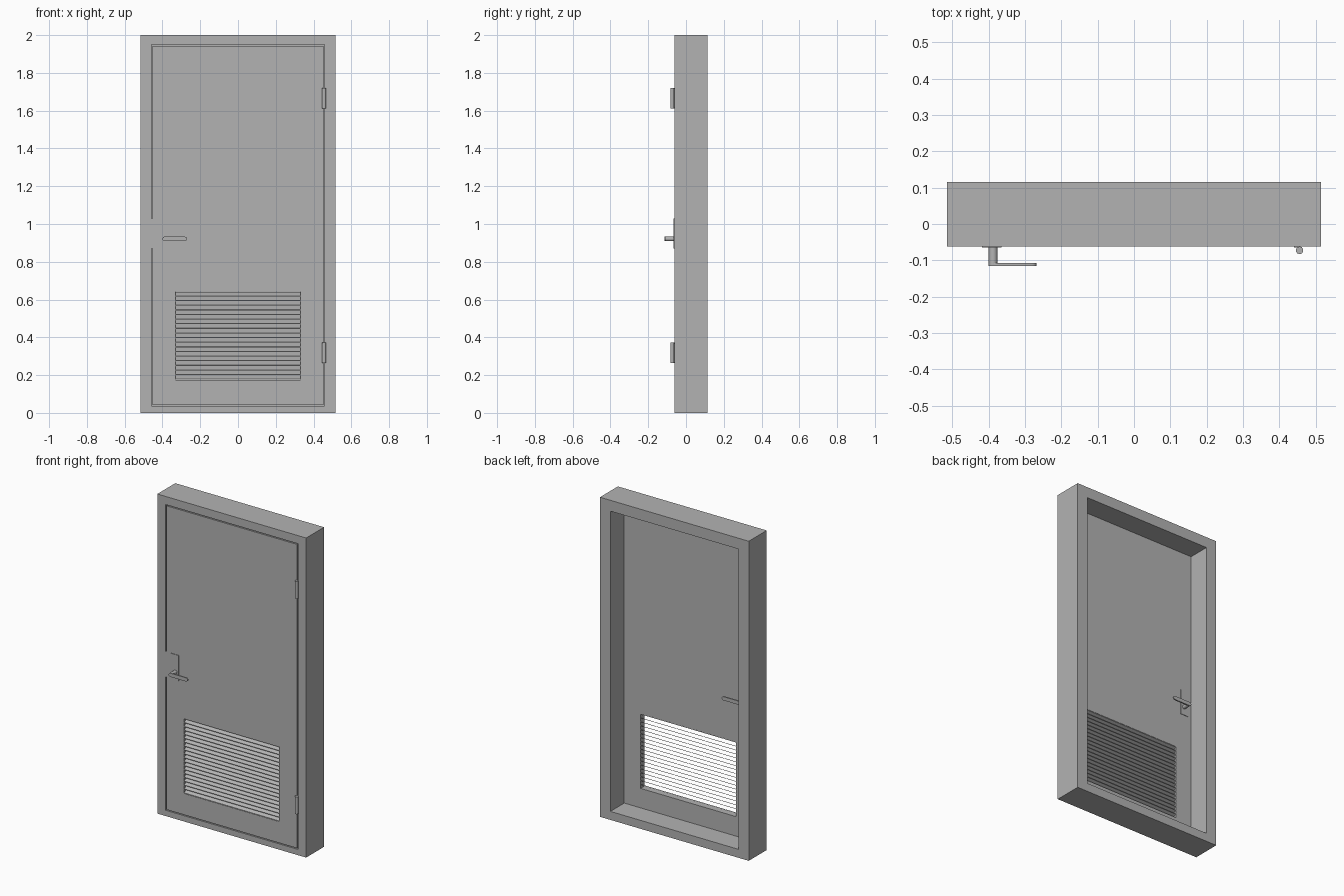
import bpy, bmesh, math
from mathutils import Matrix

cube = bpy.data.objects.get("Cube")
if cube:
    bpy.data.objects.remove(cube, do_unlink=True)

grey = bpy.data.materials.new("painted_grey")
COLOUR = (0.45, 0.45, 0.45, 1.0)
grey.use_nodes = True
grey.diffuse_color = COLOUR
grey.node_tree.nodes["Principled BSDF"].inputs["Base Color"].default_value = COLOUR

FRONT, LEAF_BACK, BACK = -0.062, -0.022, 0.115


def finish(name, bm, smooth=False):
    bmesh.ops.recalc_face_normals(bm, faces=bm.faces)
    mesh = bpy.data.meshes.new(name)
    bm.to_mesh(mesh)
    bm.free()
    mesh.materials.append(grey)
    obj = bpy.data.objects.new(name, mesh)
    bpy.context.collection.objects.link(obj)
    if smooth:
        bpy.ops.object.select_all(action="DESELECT")
        obj.select_set(True)
        bpy.context.view_layer.objects.active = obj
        bpy.ops.object.shade_smooth_by_angle(angle=math.radians(40))
    return obj


def ring(name, loops):
    """Closed rectangular ring; each loop is (half width, bottom, top, y)."""
    bm = bmesh.new()
    rows = [[bm.verts.new(p) for p in ((-w, y, b), (w, y, b), (w, y, t), (-w, y, t))]
            for w, b, t, y in loops]
    for i, row in enumerate(rows):
        nxt = rows[(i + 1) % len(rows)]
        for j in range(4):
            k = (j + 1) % 4
            bm.faces.new((row[j], row[k], nxt[k], nxt[j]))
    return finish(name, bm)


def prism(name, points, offset, smooth=False):
    """Extrude a flat outline along the offset vector."""
    bm = bmesh.new()
    face = bm.faces.new([bm.verts.new(p) for p in points])
    new = bmesh.ops.extrude_face_region(bm, geom=[face])["geom"]
    verts = [g for g in new if isinstance(g, bmesh.types.BMVert)]
    bmesh.ops.translate(bm, verts=verts, vec=offset)
    return finish(name, bm, smooth)


def box(name, x0, x1, y0, y1, z0, z1):
    return prism(name, [(x0, y0, z0), (x1, y0, z0), (x1, y0, z1), (x0, y0, z1)],
                 (0, y1 - y0, 0))


def cylinder(name, radius, depth, centre, sides, along_y=False):
    bm = bmesh.new()
    rot = Matrix.Rotation(math.pi / 2, 4, "X") if along_y else Matrix()
    bmesh.ops.create_cone(bm, cap_ends=True, segments=sides, radius1=radius,
                          radius2=radius, depth=depth,
                          matrix=Matrix.Translation(centre) @ rot)
    return finish(name, bm, True)


# Frame with a rebate at the front and a stop behind the leaf
ring("door_frame", [
    (0.515, 0.0, 2.0, FRONT), (0.515, 0.0, 2.0, BACK),
    (0.443, 0.053, 1.932, BACK), (0.443, 0.053, 1.932, LEAF_BACK),
    (0.459, 0.036, 1.949, LEAF_BACK), (0.459, 0.036, 1.949, FRONT)])

# Door leaf with the vent opening
VW, VB, VT = 0.33, 0.175, 0.642
ring("door_leaf", [
    (0.452, 0.042, 1.943, FRONT), (0.452, 0.042, 1.943, LEAF_BACK),
    (VW, VB, VT, LEAF_BACK), (VW, VB, VT, FRONT)])

# Sloping vent slats, lower at the front
SLATS, THICK = 19, 0.003
pitch = (VT - VB) / SLATS
rise = pitch - THICK
slats = prism("vent_slats", [
    (-VW, FRONT + 0.001, VB + 0.001), (-VW, LEAF_BACK - 0.001, VB + 0.001 + rise),
    (-VW, LEAF_BACK - 0.001, VB + 0.001 + rise + THICK),
    (-VW, FRONT + 0.001, VB + 0.001 + THICK)], (2 * VW, 0, 0))
array = slats.modifiers.new("stack", "ARRAY")
array.count = SLATS
array.use_relative_offset = False
array.use_constant_offset = True
array.constant_offset_displace = (0, 0, pitch - 0.0001)

# Lever handle and plate on both sides of the leaf
for side, y, d in (("front", FRONT, -1), ("back", LEAF_BACK, 1)):
    box(side + "_handle_plate", -0.418, -0.365, y, y + d * 0.003, 0.87, 1.03)
    cylinder(side + "_handle_shaft", 0.012, 0.05, (-0.388, y + d * 0.025, 0.921),
             20, along_y=True)
    outline = []
    for cx, start in ((-0.388, 90), (-0.281, -90)):
        for i in range(9):
            a = math.radians(start + i * 22.5)
            outline.append((cx + 0.0125 * math.cos(a), y + d * 0.045,
                            0.921 + 0.0115 * math.sin(a)))
    prism(side + "_handle_lever", outline, (0, d * 0.008, 0), smooth=True)

# Latch plate in the gap beside the leaf
box("latch_plate", -0.459, -0.452, FRONT + 0.001, LEAF_BACK, 0.87, 1.03)

# Hinges on the left edge
for label, z in (("lower", 0.318), ("upper", 1.666)):
    cylinder(label + "_hinge_knuckle", 0.0105, 0.108, (0.456, -0.0725, z), 10)
    box(label + "_hinge_flange", 0.441, 0.458, FRONT - 0.003, FRONT + 0.002,
        z - 0.048, z + 0.048)
